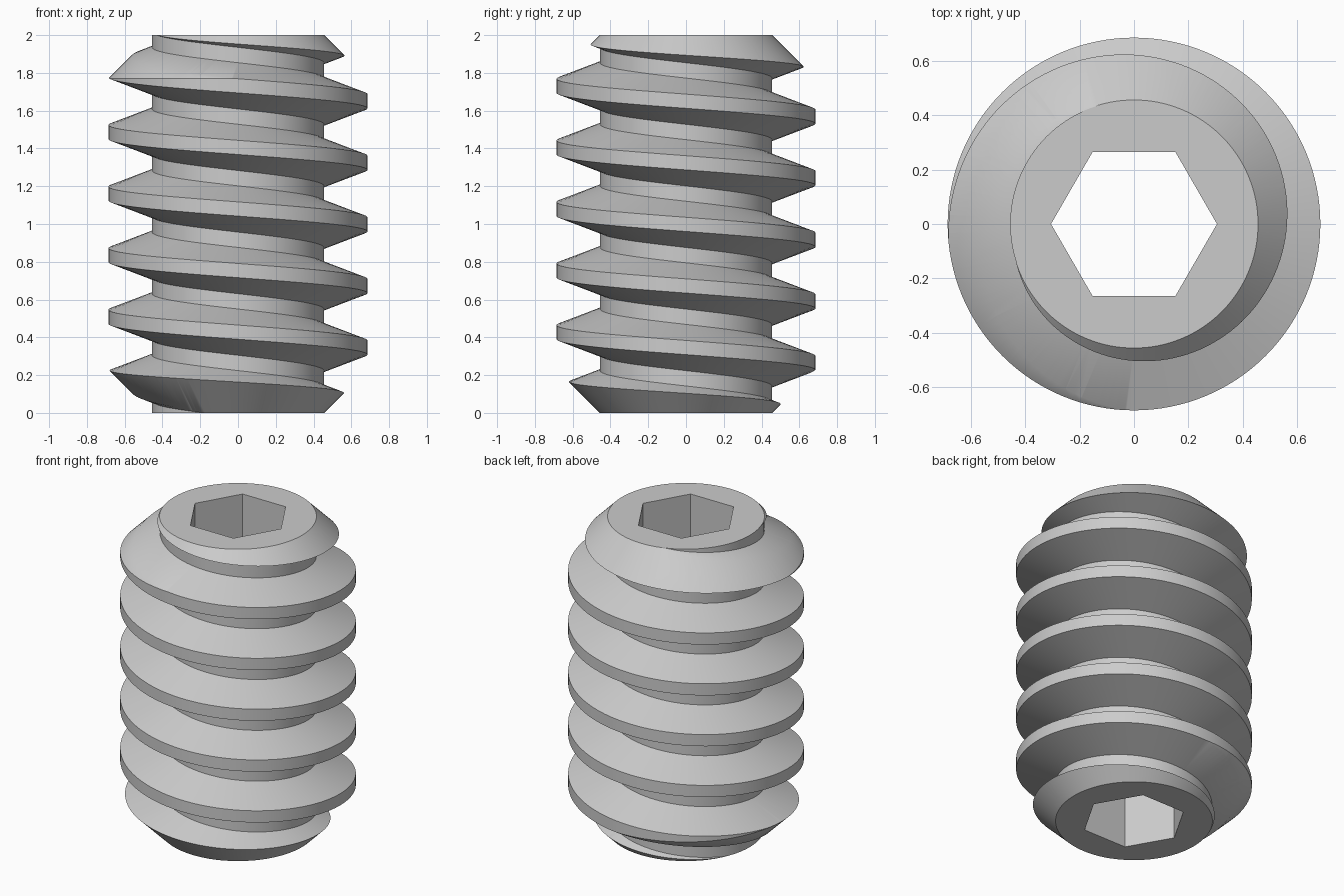
import bpy
import bmesh
from math import cos, sin, pi, radians

HEIGHT, PITCH = 2.0, 0.326
ROOT, CREST, HEX = 0.455, 0.685, 0.305
SEGMENTS = 128

if "Cube" in bpy.data.objects:
    bpy.data.objects.remove(bpy.data.objects["Cube"])

steel = bpy.data.materials.new("light_grey_steel")
steel.use_nodes = True
colour = (0.6, 0.6, 0.6, 1)
steel.diffuse_color = colour
steel.node_tree.nodes["Principled BSDF"].inputs["Base Color"].default_value = colour


def add_object(name, bm):
    bmesh.ops.recalc_face_normals(bm, faces=bm.faces)
    mesh = bpy.data.meshes.new(name)
    bm.to_mesh(mesh)
    bm.free()
    mesh.materials.append(steel)
    obj = bpy.data.objects.new(name, mesh)
    bpy.context.collection.objects.link(obj)
    return obj


def lathe(name, profile, segments):
    """Closed solid of revolution with flat ends."""
    bm = bmesh.new()
    rings = [[bm.verts.new((r * cos(2 * pi * i / segments), r * sin(2 * pi * i / segments), z))
              for i in range(segments)] for r, z in profile]
    for a, b in zip(rings, rings[1:]):
        for i in range(segments):
            j = (i + 1) % segments
            bm.faces.new((a[i], a[j], b[j], b[i]))
    bm.faces.new(rings[0])
    bm.faces.new(rings[-1])
    return add_object(name, bm)


def threaded_rod(name, first_turn, last_turn):
    """Left-hand thread swept past both ends of the finished part."""
    half_crest, half_base = 0.0375, 0.1225
    profile = [(ROOT, -half_base), (CREST, -half_crest), (CREST, half_crest),
               (ROOT, half_base), (ROOT, PITCH - half_base)]
    bm = bmesh.new()
    previous = None
    for step in range(first_turn * SEGMENTS, last_turn * SEGMENTS + 1):
        turn = step / SEGMENTS
        angle = 2 * pi * turn
        centre = 0.346 - PITCH * turn
        row = [bm.verts.new((r * cos(angle), r * sin(angle), centre + dz)) for r, dz in profile]
        if previous:
            for k in range(len(profile) - 1):
                bm.faces.new((previous[k], previous[k + 1], row[k + 1], row[k]))
        previous = row
    bmesh.ops.remove_doubles(bm, verts=bm.verts, dist=0.0001)
    # close both open ends with fans to the axis
    rim = [e for e in bm.edges if e.is_boundary]
    low = bm.verts.new((0, 0, min(v.co.z for v in bm.verts)))
    high = bm.verts.new((0, 0, max(v.co.z for v in bm.verts)))
    for e in rim:
        tip = high if e.verts[0].co.z > HEIGHT / 2 else low
        bm.faces.new((e.verts[0], e.verts[1], tip))
    return add_object(name, bm)


def cut(obj, cutter, operation):
    mod = obj.modifiers.new(operation.lower(), "BOOLEAN")
    mod.operation, mod.solver, mod.object = operation, "EXACT", cutter
    bpy.context.view_layer.objects.active = obj
    bpy.ops.object.modifier_apply(modifier=mod.name)
    bpy.data.objects.remove(cutter)


# Threaded shaft, trimmed to length with 45 degree chamfers on the ends
screw = threaded_rod("threaded_shaft", -7, 3)
end = ROOT + 0.001
cut(screw, lathe("chamfer_envelope", [(end, 0), (end + 1, 1), (end, HEIGHT)], SEGMENTS), "INTERSECT")

# Hexagonal socket running right through
cut(screw, lathe("hex_socket", [(HEX, -0.5), (HEX, HEIGHT + 0.5)], 6), "DIFFERENCE")

bpy.ops.object.select_all(action="DESELECT")
screw.select_set(True)
bpy.context.view_layer.objects.active = screw
bpy.ops.object.shade_smooth_by_angle(angle=radians(30))
